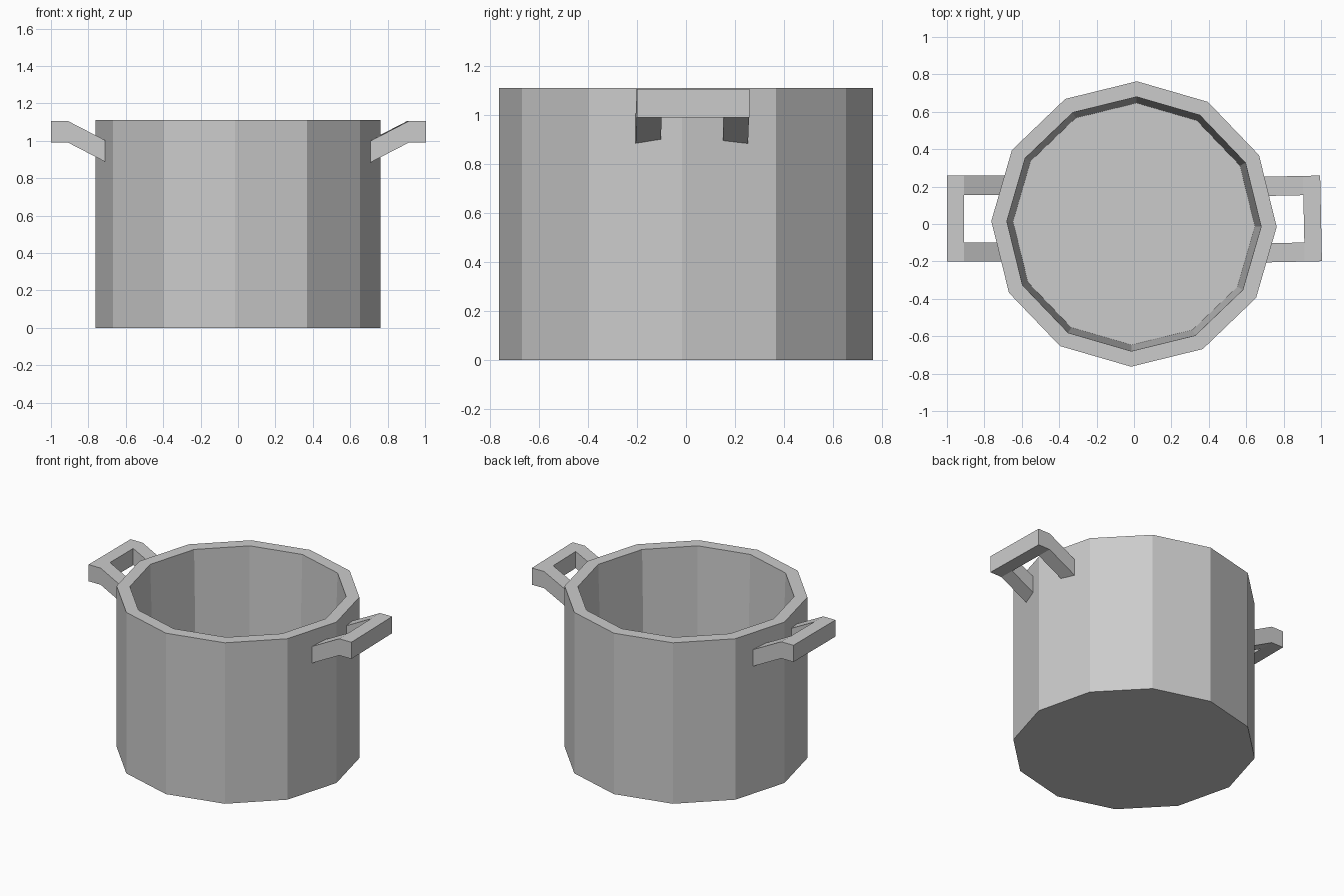
import bpy, bmesh, math
from mathutils import Matrix

if "Cube" in bpy.data.objects:
    bpy.data.objects.remove(bpy.data.objects["Cube"])

SIDES = 12
TURN = math.radians(-1.2)


def finish(bm, name):
    bmesh.ops.recalc_face_normals(bm, faces=bm.faces)
    mesh = bpy.data.meshes.new(name)
    bm.to_mesh(mesh)
    bm.free()
    obj = bpy.data.objects.new(name, mesh)
    bpy.context.collection.objects.link(obj)
    return obj


def ring(bm, radius, z):
    return [bm.verts.new((radius * math.cos(TURN + i * math.tau / SIDES),
                          radius * math.sin(TURN + i * math.tau / SIDES), z))
            for i in range(SIDES)]


# Pot body: outer wall, flat rim, slightly tapered inside and floor
def make_pot():
    bm = bmesh.new()
    profile = [(0.763, 0), (0.763, 1.11), (0.68, 1.11), (0.647, 0.08)]
    rings = [ring(bm, r, z) for r, z in profile]
    for a, b in zip(rings, rings[1:]):
        for i in range(SIDES):
            j = (i + 1) % SIDES
            bm.faces.new((a[i], a[j], b[j], b[i]))
    bm.faces.new(rings[0])
    bm.faces.new(rings[-1])
    finish(bm, "pot_body")


# Handle: U-shaped bracket whose two arms slope down into the wall
def make_handle(name, side, twist):
    bm = bmesh.new()
    columns = [(0.68, 0.872), (0.908, 0.99), (1.0, 0.99)]
    ys = [-0.2, -0.098, 0.155, 0.258]
    grid = [[bm.verts.new((side * x, y, z)) for y in ys] for x, z in columns]
    faces = []
    for i in range(2):
        for j in range(3):
            if (i, j) != (0, 1):      # open gap between the arms
                faces.append(bm.faces.new((grid[i][j], grid[i + 1][j],
                                           grid[i + 1][j + 1], grid[i][j + 1])))
    for v in [v for v in bm.verts if not v.link_faces]:
        bm.verts.remove(v)
    ext = bmesh.ops.extrude_face_region(bm, geom=faces, use_keep_orig=True)
    top = [g for g in ext["geom"] if isinstance(g, bmesh.types.BMVert)]
    bmesh.ops.translate(bm, verts=top, vec=(0, 0, 0.115))
    pivot = Matrix.Translation((side * -0.95, -0.03, 0))
    bmesh.ops.rotate(bm, verts=bm.verts, cent=(side * 0.95, 0.03, 1),
                     matrix=Matrix.Rotation(math.radians(twist), 3, 'Z'))
    finish(bm, name)


make_pot()
make_handle("right_handle", 1, 1.2)
make_handle("left_handle", -1, 0)
